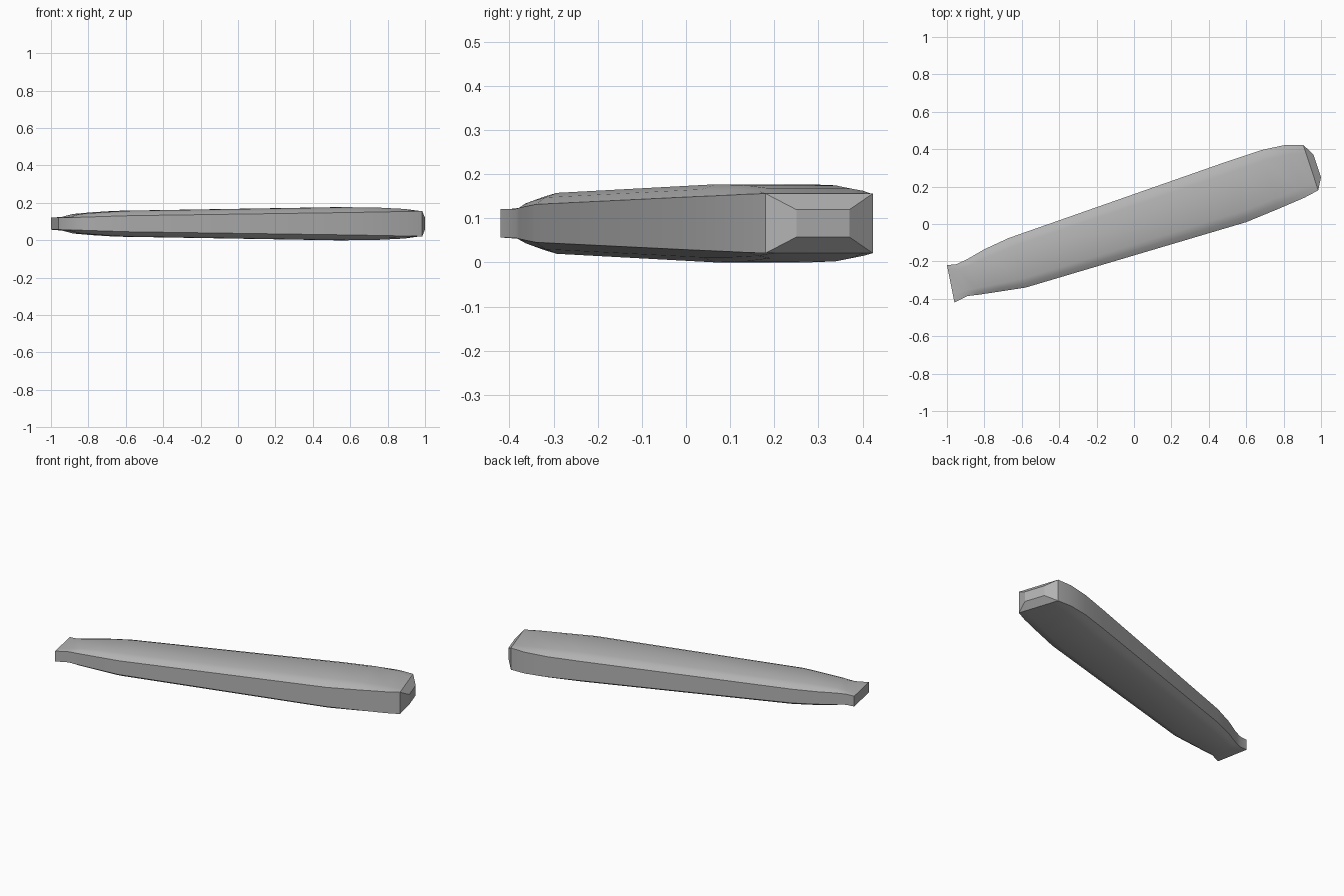
import bpy, bmesh, math

cube = bpy.data.objects.get("Cube")
if cube:
    bpy.data.objects.remove(cube, do_unlink=True)

grey = bpy.data.materials.new("mid_grey")
grey.use_nodes = True
colour = (0.45, 0.45, 0.45, 1)
grey.diffuse_color = colour
grey.node_tree.nodes["Principled BSDF"].inputs["Base Color"].default_value = colour

MID = 0.0885
# Stations along the bar: back x, y; front x, y; half height of side, of crown
stations = [
    (-1.0, -0.22, -0.96, -0.42, 0.032, 0.032),
    (-0.95, -0.215, -0.89, -0.385, 0.033, 0.037),
    (-0.895, -0.19, -0.83, -0.378, 0.035, 0.052),
    (-0.8, -0.135, -0.71, -0.36, 0.039, 0.061),
    (-0.67, -0.075, -0.58, -0.34, 0.043, 0.069),
    (0.5, 0.335, 0.6, 0.01, 0.060, 0.0885),
    (0.68, 0.395, 0.77, 0.08, 0.063, 0.086),
    (0.81, 0.423, 0.91, 0.14, 0.066, 0.079),
    (0.905, 0.423, 0.985, 0.18, 0.0675, 0.0675),
]
# Rounded half section: position across the width, rise from side to crown
half = [(0, 0), (0.08, 0.6), (0.18, 1), (0.82, 1), (0.92, 0.6), (1, 0)]

bm = bmesh.new()


def add_ring(bx, by, fx, fy, side, crown):
    ring = []
    for sign, row in ((1, half), (-1, half[::-1])):
        for t, rise in row:
            z = MID + sign * (side + (crown - side) * rise)
            ring.append(bm.verts.new((bx + (fx - bx) * t, by + (fy - by) * t, z)))
    return ring


# Lofted body, with a bevelled cap on the wide end
rings = [add_ring(*s) for s in stations]
rings.append(add_ring(0.96, 0.37, 1.0, 0.25, 0.031, 0.031))
for a, b in zip(rings, rings[1:]):
    for i in range(len(a)):
        j = (i + 1) % len(a)
        bm.faces.new((a[i], a[j], b[j], b[i]))
bm.faces.new(rings[0])
bm.faces.new(rings[-1])
bmesh.ops.recalc_face_normals(bm, faces=bm.faces)

mesh = bpy.data.meshes.new("tapered_bar")
bm.to_mesh(mesh)
bm.free()
mesh.materials.append(grey)
bar = bpy.data.objects.new("tapered_bar", mesh)
bpy.context.collection.objects.link(bar)
bpy.context.view_layer.objects.active = bar
bar.select_set(True)
bpy.ops.object.shade_smooth_by_angle(angle=math.radians(25))
